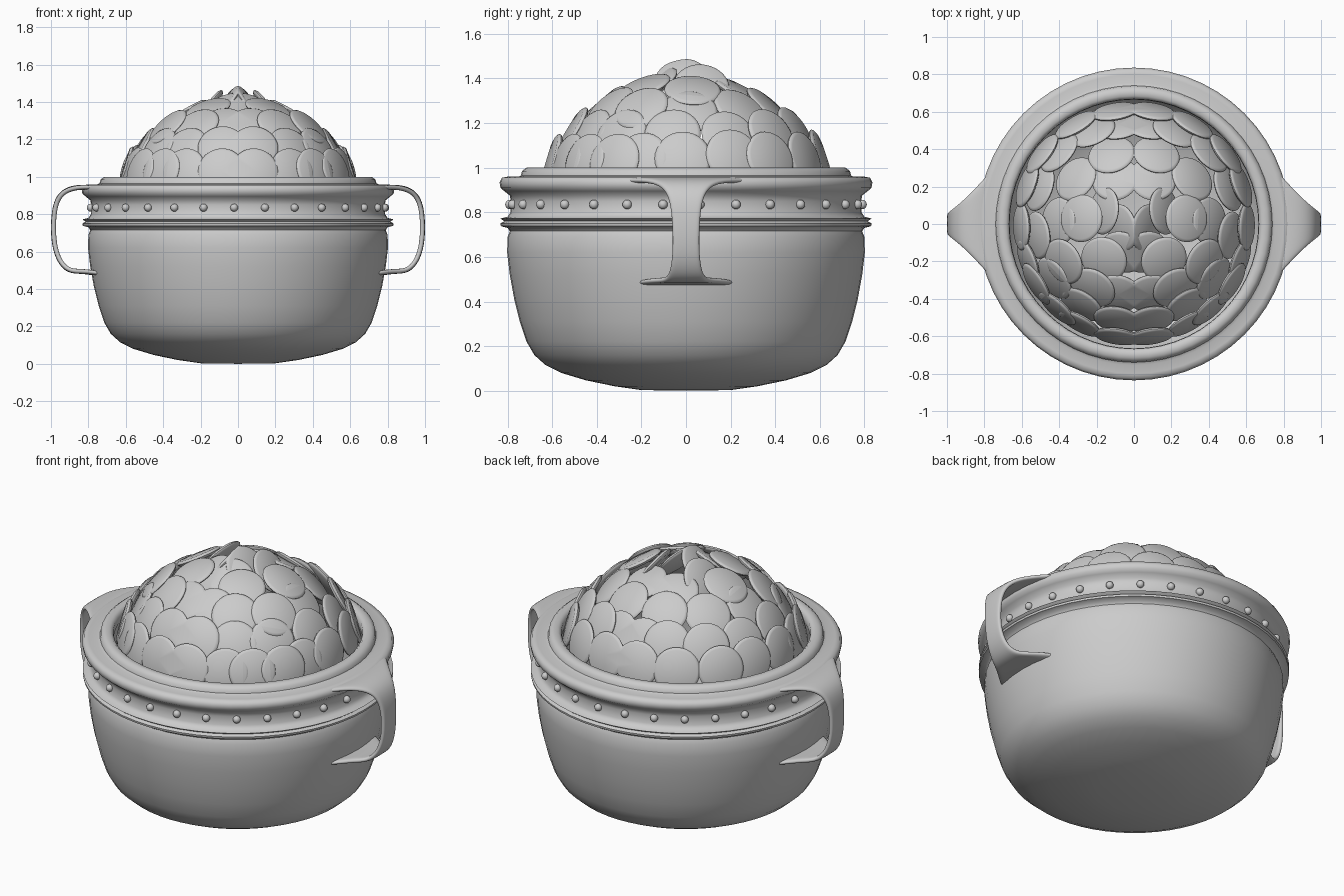
import bpy, bmesh, math
from mathutils import Vector, Matrix

if "Cube" in bpy.data.objects:
    bpy.data.objects.remove(bpy.data.objects["Cube"])


def lathe(bm, profile, n, mat=Matrix()):
    """Revolve (radius, height) points around local z."""
    rings = []
    for r, z in profile:
        if r == 0:
            rings.append([bm.verts.new(mat @ Vector((0, 0, z)))] * n)
        else:
            rings.append([bm.verts.new(mat @ Vector((r * math.cos(2 * math.pi * i / n),
                                                     r * math.sin(2 * math.pi * i / n), z)))
                          for i in range(n)])
    for a, b in zip(rings, rings[1:]):
        for i in range(n):
            j = (i + 1) % n
            bm.faces.new(list(dict.fromkeys((a[i], a[j], b[j], b[i]))))


def finish(bm, name, angle=40):
    bmesh.ops.recalc_face_normals(bm, faces=bm.faces)
    me = bpy.data.meshes.new(name)
    bm.to_mesh(me)
    bm.free()
    ob = bpy.data.objects.new(name, me)
    bpy.context.collection.objects.link(ob)
    bpy.ops.object.select_all(action='DESELECT')
    ob.select_set(True)
    bpy.context.view_layer.objects.active = ob
    bpy.ops.object.shade_smooth_by_angle(angle=math.radians(angle))
    return ob


# Pot: outer wall, studded band, rim, lip and inner wall
bm = bmesh.new()
lathe(bm, [(0, 0), (.2, .003), (.32, .02), (.45, .047), (.56, .08), (.63, .115), (.68, .16),
           (.715, .22), (.745, .31), (.77, .41), (.79, .52), (.802, .62), (.80, .69),
           (.79, .715), (.80, .73), (.83, .738), (.832, .75), (.815, .76), (.832, .772),
           (.80, .78), (.787, .80), (.785, .85), (.79, .875), (.815, .895), (.832, .91),
           (.836, .935), (.825, .955), (.80, .96), (.755, .958), (.74, .965), (.735, .985),
           (.715, 1.0), (.685, 1.0), (.668, .985), (.665, .95), (.70, .86), (.74, .72),
           (.73, .5), (.68, .28), (.58, .14), (.3, .06), (0, .05)], 56)
finish(bm, "pot", 50)

# Round studs on the band
bm = bmesh.new()
for i in range(30):
    a = math.radians(-91.5 + 12 * i)
    bmesh.ops.create_uvsphere(bm, u_segments=12, v_segments=8, radius=.021,
                              matrix=Matrix.Translation((.79 * math.cos(a), .79 * math.sin(a), .835)))
finish(bm, "studs")

# Strap handles: (x, z, half width), bent to follow the pot, mirrored
path = [(.76, .935, .34), (.81, .943, .30), (.865, .945, .20), (.92, .93, .13),
        (.96, .895, .09), (.983, .83, .068), (.99, .72, .06), (.98, .61, .06),
        (.945, .53, .072), (.90, .496, .095), (.85, .495, .14), (.80, .49, .20), (.74, .48, .24)]
bm = bmesh.new()
rows = []
for x, z, w in path:
    rows.append([bm.verts.new((x - (.82 - math.sqrt(.82 ** 2 - (w * t) ** 2)), w * t, z))
                 for t in (-1, -.6, 0, .6, 1)])
for a, b in zip(rows, rows[1:]):
    for i in range(4):
        bm.faces.new((a[i], a[i + 1], b[i + 1], b[i]))
handle = finish(bm, "handles", 60)
m = handle.modifiers.new("thickness", 'SOLIDIFY')
m.thickness, m.offset = .026, 0
m = handle.modifiers.new("round", 'SUBSURF')
m.levels = m.render_levels = 2
handle.modifiers.new("mirror", 'MIRROR')

# Coins heaped in a dome: centres on the right half, facing away from the dome centre
coins = [
    # bottom ring
    (.09, -.60, 1.03), (.29, -.53, 1.03), (.41, -.45, 1.03), (.52, -.32, 1.03), (.565, -.2, 1.035),
    (.60, -.015, 1.04), (.57, .21, 1.05), (.49, .375, 1.04), (.31, .53, 1.04), (.10, .60, 1.05),
    # second ring
    (.09, -.51, 1.16), (.28, -.43, 1.15), (.425, -.29, 1.15), (.515, -.06, 1.15),
    (.50, .19, 1.14), (.40, .38, 1.15), (.22, .49, 1.16), (.08, .52, 1.15),
    # third ring
    (.085, -.37, 1.28), (.22, -.34, 1.27), (.375, -.2, 1.265), (.40, .015, 1.25),
    (.31, .24, 1.26), (.12, .37, 1.27),
    # upper ring
    (.16, -.19, 1.36), (.28, .03, 1.345), (.10, .24, 1.34)]
placed = [(c, (c[0], c[1], c[2] - .85)) for c in coins]
# steep coins at the peak
placed += [((.16, .07, 1.36), (.8, .1, .6)), ((.065, -.02, 1.385), (.78, -.15, .6)),
           ((.06, -.15, 1.37), (.3, -.5, .8))]
bm = bmesh.new()
for c, d in placed:
    mat = Matrix.Translation(c) @ Vector(d).to_track_quat('Z', 'Y').to_matrix().to_4x4()
    lathe(bm, [(0, -.014), (.112, -.013), (.124, -.006), (.127, 0),
               (.124, .006), (.112, .013), (0, .014)], 32, mat)
# trim at the centre so both halves meet in a clean seam
bmesh.ops.bisect_plane(bm, geom=bm.verts[:] + bm.edges[:] + bm.faces[:],
                       plane_co=(0, 0, 0), plane_no=(1, 0, 0), clear_inner=True)
heap = finish(bm, "coins")
heap.modifiers.new("mirror", 'MIRROR')
